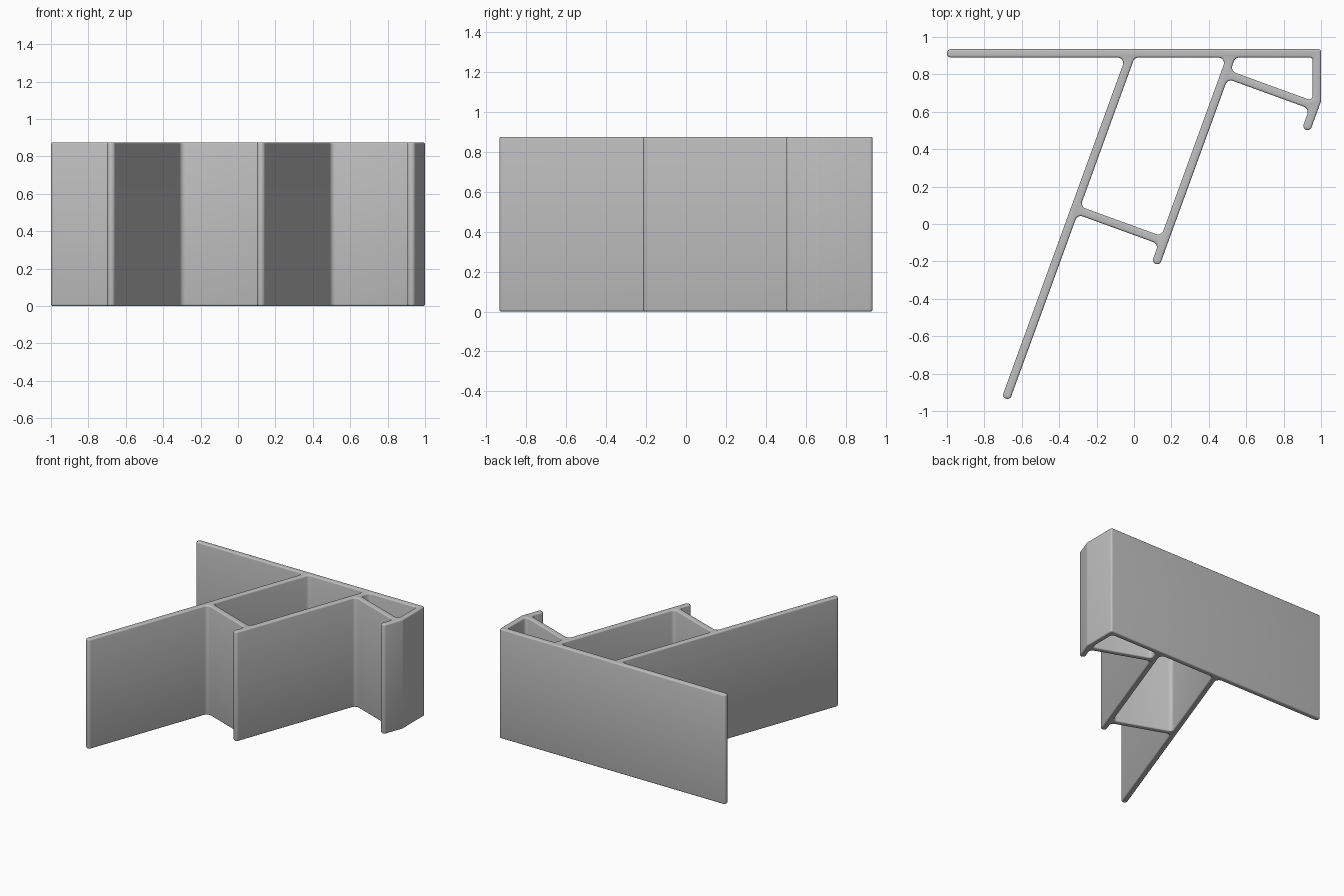
import bpy
import bmesh
from math import radians, sin, cos, tan
from mathutils import Vector

cube = bpy.data.objects.get("Cube")
if cube:
    bpy.data.objects.remove(cube, do_unlink=True)

HEIGHT = 0.875
WALL = 0.045
HALF = WALL / 2
EDGE = 0.01
FILLET = 0.03

ALONG = Vector((cos(radians(70)), sin(radians(70))))   # direction of the slanted legs
ACROSS = Vector((ALONG.y, -ALONG.x))                   # direction of the cross webs
X, Y = Vector((1, 0)), Vector((0, 1))


def strip(center, direction):
    """Two wall lines either side of a centre line: left/upper and right/lower."""
    side = Vector((direction.y, -direction.x)) * HALF
    return (center - side, direction), (center + side, direction)


def tip(center):
    return (center - ALONG * HALF, ACROSS)


def meet(a, b):
    (p, u), (q, v) = a, b
    return p + u * ((q - p).cross(v) / u.cross(v))


def rounded_loop(sides):
    """Sides are (line, radius of the corner where the side begins)."""
    lines = [s[0] for s in sides]
    corners = [meet(lines[i - 1], lines[i]) for i in range(len(lines))]
    points = []
    for i, p in enumerate(corners):
        r = sides[i][1]
        a = (corners[i - 1] - p).normalized()
        b = (corners[(i + 1) % len(corners)] - p).normalized()
        half = a.angle(b) / 2
        center = p + (a + b).normalized() * (r / sin(half))
        start = (p + a * (r / tan(half)) - center).normalized()
        end = (p + b * (r / tan(half)) - center).normalized()
        points += [center + start.slerp(end, k / 6) * r for k in range(7)]
    return points


# Wall lines
long_tip, short_tip, lip_tip = Vector((-0.677, -0.9125)), Vector((0.124, -0.192)), Vector((0.928, 0.525))
long_l, long_r = strip(long_tip, ALONG)
short_l, short_r = strip(short_tip, ALONG)
lip_l, lip_r = strip(lip_tip, ALONG)
web_top, web_low = strip(Vector((-0.08, -0.006)), ACROSS)
brace_top, brace_low = strip(Vector((0.73, 0.716)), ACROSS)
back = (Y * 0.935, X)
back_inner = (Y * (0.935 - WALL), X)
left_end, right_end = (-X, Y), (X, Y)
return_inner = (X * (1 - WALL), Y)

# Section outline and its two closed chambers
END = HALF * 0.95
outline = rounded_loop([
    (back, 0.015), (left_end, END), (back_inner, END),
    (long_l, FILLET), (tip(long_tip), END), (long_r, END),
    (web_low, FILLET), (short_l, FILLET), (tip(short_tip), END), (short_r, END),
    (brace_low, FILLET), (lip_l, FILLET), (tip(lip_tip), END), (lip_r, END),
    (right_end, 0.03)])
large_chamber = rounded_loop([(back_inner, FILLET), (long_r, FILLET), (web_top, FILLET), (short_l, FILLET)])
small_chamber = rounded_loop([(back_inner, 0.015), (short_r, FILLET), (brace_top, FILLET), (return_inner, 0.02)])

# Extruded section with softened end edges
curve = bpy.data.curves.new("profile_section", 'CURVE')
curve.dimensions = '2D'
curve.fill_mode = 'BOTH'
curve.extrude = HEIGHT / 2 - EDGE
curve.bevel_depth = EDGE
curve.bevel_resolution = 2
curve.offset = -EDGE
for loop in (outline, large_chamber, small_chamber):
    spline = curve.splines.new('POLY')
    spline.points.add(len(loop) - 1)
    for point, co in zip(spline.points, loop):
        point.co = (co.x, co.y, 0, 1)
    spline.use_cyclic_u = True

profile = bpy.data.objects.new("extruded_profile", curve)
bpy.context.collection.objects.link(profile)
profile.location.z = HEIGHT / 2
bpy.ops.object.select_all(action='DESELECT')
profile.select_set(True)
bpy.context.view_layer.objects.active = profile
bpy.ops.object.convert(target='MESH')
profile = bpy.context.object
profile.name = "extruded_profile"

# Weld the caps to the walls
bm = bmesh.new()
bm.from_mesh(profile.data)
bmesh.ops.remove_doubles(bm, verts=bm.verts, dist=0.0005)
bmesh.ops.recalc_face_normals(bm, faces=bm.faces)
bm.to_mesh(profile.data)
bm.free()

# Plain grey material
grey = bpy.data.materials.new("plain_grey")
grey.use_nodes = True
colour = (0.52, 0.52, 0.52, 1)
grey.diffuse_color = colour
grey.node_tree.nodes["Principled BSDF"].inputs["Base Color"].default_value = colour
profile.data.materials.clear()
profile.data.materials.append(grey)
bpy.ops.object.shade_smooth_by_angle(angle=radians(35))
